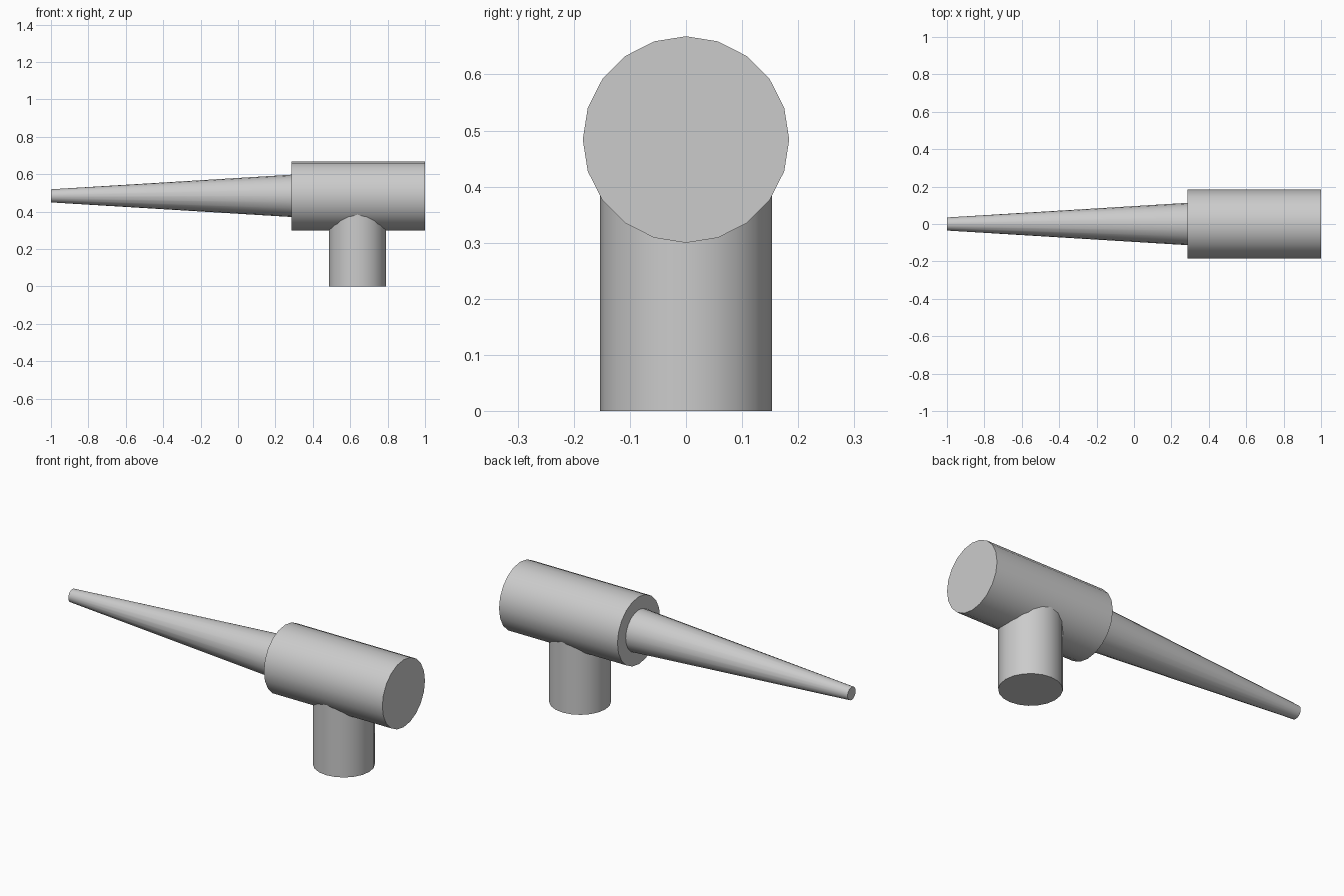
import bpy
from math import pi

if "Cube" in bpy.data.objects:
    bpy.data.objects.remove(bpy.data.objects["Cube"])


def round_part(name, r1, r2, length, centre, along_x=False):
    """20-sided cylinder or taper; r1 is the bottom (or -x) radius."""
    bpy.ops.mesh.primitive_cone_add(
        vertices=20, radius1=r1, radius2=r2, depth=length,
        location=centre, rotation=(0, pi / 2 if along_x else 0, 0))
    obj = bpy.context.object
    obj.name = name
    bpy.ops.object.shade_smooth_by_angle(angle=pi / 6)
    return obj


AXIS_Z = 0.484   # height of the horizontal axis
BODY_X = 0.285   # where the spout meets the body

# Thick horizontal body
round_part("body", 0.184, 0.184, 1 - BODY_X,
           ((1 + BODY_X) / 2, 0, AXIS_Z), along_x=True)

# Long tapered spout
round_part("tapered_spout", 0.035, 0.113, 1 + BODY_X,
           ((BODY_X - 1) / 2, 0, AXIS_Z), along_x=True)

# Vertical post, its top buried inside the body
round_part("post", 0.153, 0.153, 0.46, (0.639, 0, 0.23))
